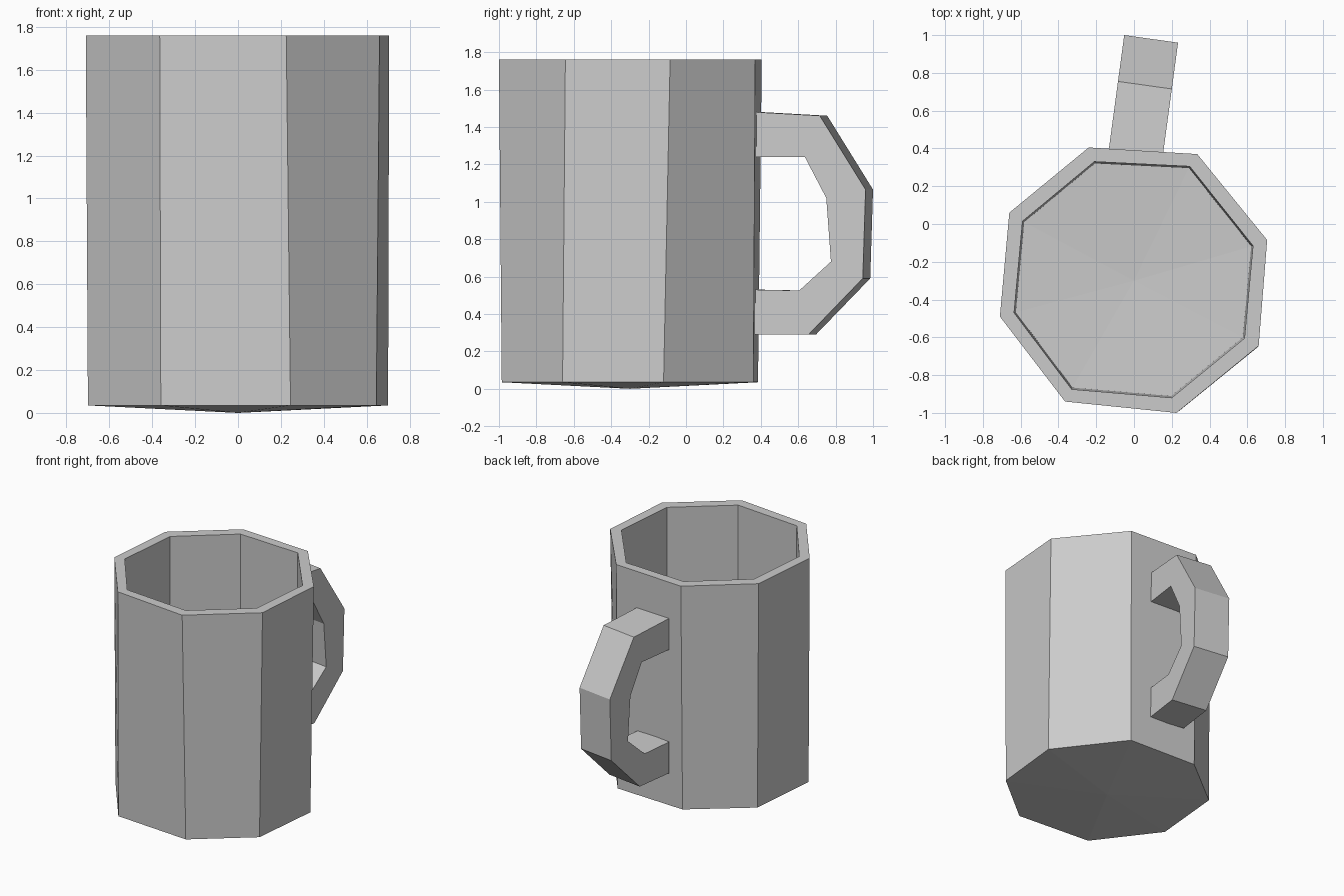
import bpy
import bmesh
from mathutils import Vector

if "Cube" in bpy.data.objects:
    bpy.data.objects.remove(bpy.data.objects["Cube"])

GREY = (0.6, 0.6, 0.6, 1.0)
grey = bpy.data.materials.new("plain grey")
grey.use_nodes = True
grey.diffuse_color = GREY
grey.node_tree.nodes["Principled BSDF"].inputs["Base Color"].default_value = GREY


def finish(name, bm):
    """Turn a bmesh into a flat shaded grey object."""
    bmesh.ops.recalc_face_normals(bm, faces=bm.faces)
    mesh = bpy.data.meshes.new(name)
    bm.to_mesh(mesh)
    bm.free()
    mesh.materials.append(grey)
    obj = bpy.data.objects.new(name, mesh)
    bpy.context.collection.objects.link(obj)
    return obj


def ring(bm, points, z):
    return [bm.verts.new((x, y, z)) for x, y in points]


def bridge(bm, a, b):
    for i in range(len(a)):
        j = (i + 1) % len(a)
        bm.faces.new((a[i], a[j], b[j], b[i]))


def cone_cap(bm, loop, centre):
    tip = bm.verts.new(centre)
    for i in range(len(loop)):
        bm.faces.new((loop[i], loop[(i + 1) % len(loop)], tip))


# Hand-cut octagonal cup: outer base, outer rim, inner rim, inner floor
base = [(-.24, .385), (.33, .36), (.70, -.12), (.645, -.66),
        (.245, -.985), (-.36, -.94), (-.70, -.49), (-.65, .06)]
rim = [(-.24, .405), (.335, .37), (.705, -.085), (.66, -.645),
       (.225, -1.0), (-.365, -.94), (-.71, -.49), (-.66, .06)]
mouth = [(-.21, .33), (.295, .305), (.63, -.115), (.585, -.605),
         (.2, -.92), (-.33, -.875), (-.635, -.47), (-.59, .015)]
AXIS_Y = -0.3
floor = [(x * 0.985, AXIS_Y + (y - AXIS_Y) * 0.985) for x, y in mouth]

bm = bmesh.new()
loops = [ring(bm, p, z) for p, z in
         ((base, 0.035), (rim, 1.76), (mouth, 1.76), (floor, 0.11))]
for lower, upper in zip(loops, loops[1:]):
    bridge(bm, lower, upper)
cone_cap(bm, loops[0], (0, AXIS_Y, 0))
cone_cap(bm, loops[3], (0, AXIS_Y, 0.08))
finish("cup_body", bm)

# Handle: C-shaped side profile (y, z) swept across its slightly turned width
outer = [(.355, 1.48), (.715, 1.46), (.96, 1.065), (.945, .59), (.655, .29), (.355, .29)]
inner = [(.355, 1.24), (.635, 1.24), (.75, 1.02), (.775, .68), (.605, .525), (.355, .53)]
ACROSS = Vector((-0.285, 0.04, 0))

bm = bmesh.new()
sections = []
for (oy, oz), (iy, iz) in zip(outer, inner):
    o = Vector((0.155 + (oy - 0.38) * 0.135, oy, oz))
    i = Vector((0.155 + (iy - 0.38) * 0.135, iy, iz))
    sections.append([bm.verts.new(p) for p in (o, o + ACROSS, i + ACROSS, i)])
for a, b in zip(sections, sections[1:]):
    bridge(bm, a, b)
bm.faces.new(sections[0])
bm.faces.new(sections[-1])
finish("handle", bm)
